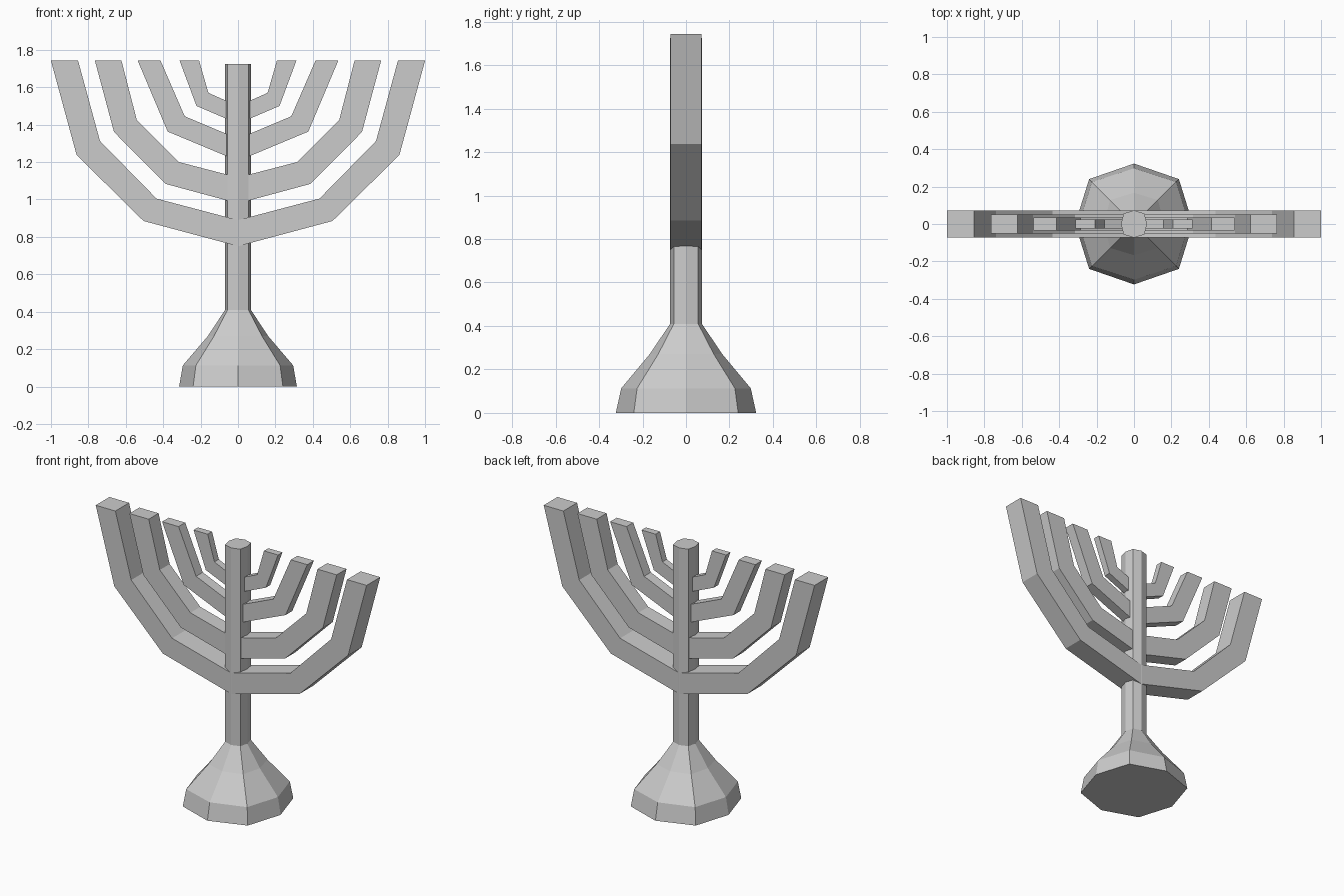
import bpy, bmesh

if "Cube" in bpy.data.objects:
    bpy.data.objects.remove(bpy.data.objects["Cube"])


def finish(bm, name):
    bmesh.ops.recalc_face_normals(bm, faces=bm.faces)
    mesh = bpy.data.meshes.new(name)
    bm.to_mesh(mesh)
    bm.free()
    obj = bpy.data.objects.new(name, mesh)
    bpy.context.collection.objects.link(obj)
    return obj


def octagon_loft(name, rings):
    """Stack eight-sided rings given as (z, x reach, y reach, diagonal corner)."""
    bm = bmesh.new()
    loops = []
    for z, a, b, d in rings:
        pts = [(a, 0), (d, d), (0, b), (-d, d), (-a, 0), (-d, -d), (0, -b), (d, -d)]
        loops.append([bm.verts.new((x, y, z)) for x, y in pts])
    for lo, hi in zip(loops, loops[1:]):
        for i in range(8):
            j = (i + 1) % 8
            bm.faces.new((lo[i], lo[j], hi[j], hi[i]))
    bm.faces.new(loops[0][::-1])
    bm.faces.new(loops[-1])
    return finish(bm, name)


def branch(name, half, depth):
    """Mirror a half profile across x = 0 and extrude it along y."""
    outline = half + [(-x, z) for x, z in reversed(half[1:-1])]
    bm = bmesh.new()
    face = bm.faces.new([bm.verts.new((x, -depth, z)) for x, z in outline])
    ext = bmesh.ops.extrude_face_region(bm, geom=[face])
    moved = [v for v in ext["geom"] if isinstance(v, bmesh.types.BMVert)]
    bmesh.ops.translate(bm, verts=moved, vec=(0, 2 * depth, 0))
    # close the profile's open side, whether or not the extrude kept the start face
    edges = [e for e in bm.edges if e.is_boundary]
    if edges:
        bmesh.ops.holes_fill(bm, edges=edges)
    # the outline touches x = 0 only at its ends, so the ring stays one solid
    return finish(bm, name)


# Flared foot and stem
octagon_loft("base_and_stem", [
    (0.0, 0.315, 0.323, 0.24),
    (0.113, 0.295, 0.298, 0.225),
    (0.27, 0.161, 0.167, 0.128),
    (0.41, 0.069, 0.073, 0.056),
    (1.725, 0.069, 0.073, 0.056),
])

# Branch pairs: half profile runs from lower centre out, up, and back to upper centre
TOP = 1.742
branch("outer_branches", [
    (0, 0.75), (0.505, 0.885), (0.863, 1.238), (1.0, TOP),
    (0.855, TOP), (0.738, 1.313), (0.436, 1.005), (0, 0.89)], 0.072)
branch("second_branches", [
    (0, 0.979), (0.386, 1.083), (0.663, 1.361), (0.765, TOP),
    (0.623, TOP), (0.541, 1.425), (0.315, 1.2), (0, 1.118)], 0.052)
branch("third_branches", [
    (0, 1.206), (0.376, 1.363), (0.536, TOP),
    (0.414, TOP), (0.285, 1.445), (0, 1.325)], 0.035)
branch("inner_branches", [
    (0, 1.405), (0.222, 1.5), (0.312, TOP),
    (0.208, TOP), (0.158, 1.57), (0, 1.5)], 0.023)
